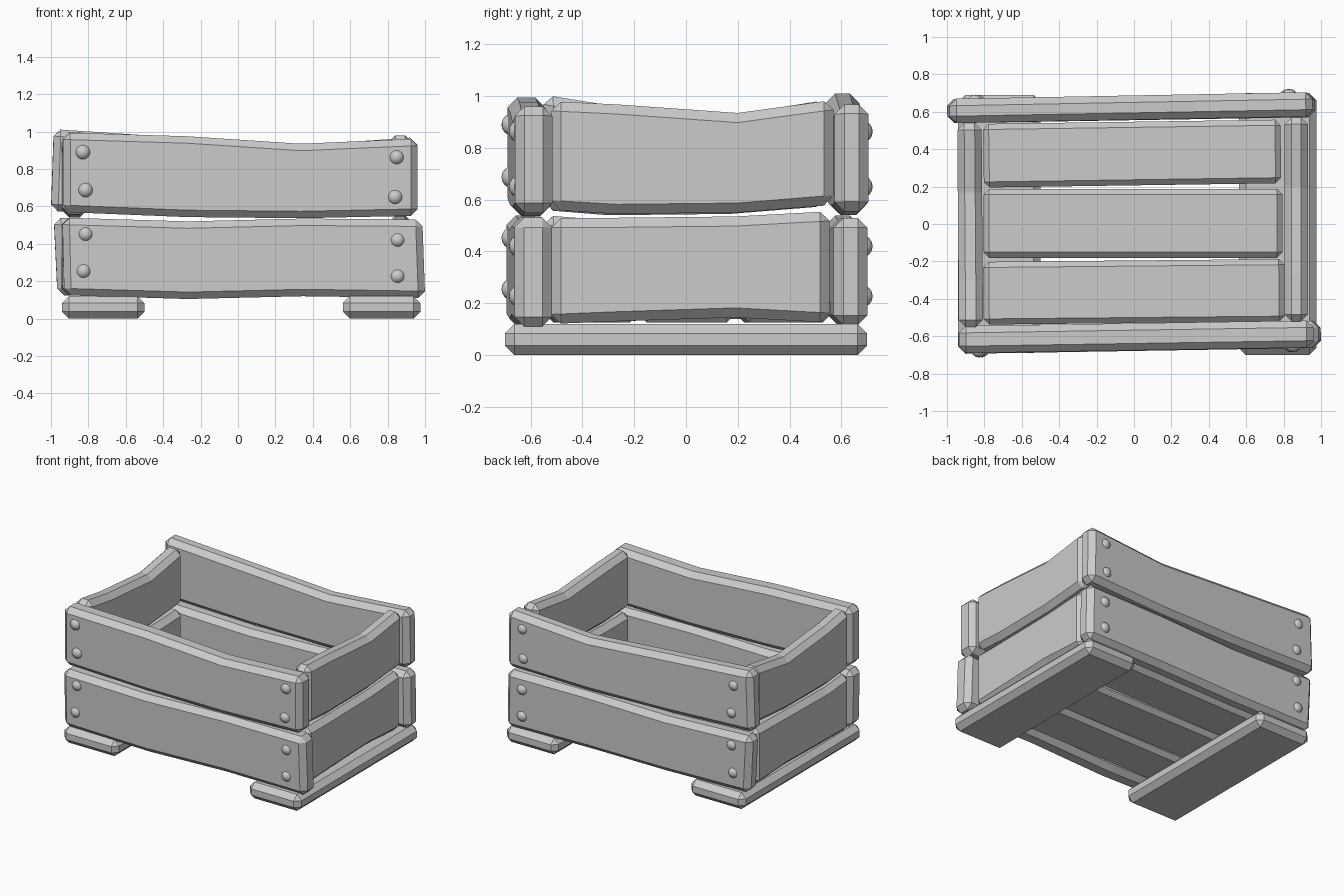
import bpy, bmesh
from math import pi
from mathutils import Vector

if "Cube" in bpy.data.objects:
    bpy.data.objects.remove(bpy.data.objects["Cube"])


def plank(name, p0, p1, lows, highs, thick, cuts=(), flare=(0, 0), bevel=0.037):
    """Board from p0 to p1 (xy centreline); lows/highs give its edges at each station."""
    a, b = Vector((*p0, 0)), Vector((*p1, 0))
    along = (b - a).normalized()
    side = Vector((-along.y, along.x, 0)) * thick / 2
    stations = [0, *cuts, 1]
    bm = bmesh.new()
    rings = []
    for i, t in enumerate(stations):
        c = a.lerp(b, t)
        shift = flare[0] if i == 0 else flare[1] if i == len(stations) - 1 else 0
        lo = c + along * shift + Vector((0, 0, lows[i]))
        hi = c + Vector((0, 0, highs[i]))
        rings.append([bm.verts.new(v) for v in (lo - side, lo + side, hi + side, hi - side)])
    for r, s in zip(rings, rings[1:]):
        for k in range(4):
            n = (k + 1) % 4
            bm.faces.new((r[k], r[n], s[n], s[k]))
    bm.faces.new(rings[0])
    bm.faces.new(rings[-1])
    bmesh.ops.recalc_face_normals(bm, faces=bm.faces[:])
    me = bpy.data.meshes.new(name)
    bm.to_mesh(me)
    bm.free()
    ob = bpy.data.objects.new(name, me)
    bpy.context.collection.objects.link(ob)
    mod = ob.modifiers.new("chamfer", 'BEVEL')
    mod.width = bevel
    mod.segments = 1
    mod.limit_method = 'ANGLE'
    mod.angle_limit = 0.8
    return ob


def nail(name, x, y, z):
    bpy.ops.mesh.primitive_uv_sphere_add(segments=14, ring_count=8, radius=0.043,
                                         location=(x, y, z), rotation=(pi / 2, 0, 0))
    ob = bpy.context.object
    ob.name = name
    bpy.ops.object.shade_smooth()


# Long front and back boards
LONG = (0.35, 0.67)
plank("front_upper_board", (-0.935, -0.618), (0.96, -0.588),
      (0.57, 0.543, 0.537, 0.55), (0.995, 0.975, 0.935, 0.962), 0.145, LONG)
plank("front_lower_board", (-0.94, -0.622), (0.985, -0.59),
      (0.125, 0.105, 0.12, 0.11), (0.54, 0.52, 0.535, 0.53), 0.145, LONG, (0.01, 0.015))
plank("back_upper_board", (-0.985, 0.604), (0.955, 0.64),
      (0.575, 0.548, 0.54, 0.555), (1.013, 0.968, 0.925, 0.97), 0.13, LONG, (-0.015, 0.005))
plank("back_lower_board", (-0.985, 0.604), (0.965, 0.636),
      (0.125, 0.115, 0.12, 0.115), (0.54, 0.515, 0.53, 0.53), 0.13, LONG, (0.02, 0.005))

# Short side boards
SHORT = (0.23, 0.66)
plank("right_upper_board", (0.868, -0.52), (0.868, 0.57),
      (0.56, 0.545, 0.55, 0.58), (0.98, 0.968, 0.935, 0.985), 0.125, SHORT)
plank("right_lower_board", (0.868, -0.52), (0.868, 0.555),
      (0.12, 0.13, 0.145, 0.125), (0.53, 0.53, 0.535, 0.555), 0.125, SHORT)
plank("left_upper_board", (-0.872, -0.55), (-0.88, 0.54),
      (0.56, 0.54, 0.545, 0.575), (1.005, 0.965, 0.925, 0.985), 0.13, SHORT)
plank("left_lower_board", (-0.872, -0.55), (-0.88, 0.54),
      (0.125, 0.13, 0.14, 0.125), (0.54, 0.52, 0.53, 0.54), 0.13, SHORT)

# Floor boards: left centre y, right centre y, right end x, width
for i, (yl, yr, xr, w) in enumerate([(0.365, 0.388, 0.785, 0.34),
                                     (0.003, 0.003, 0.795, 0.368),
                                     (-0.37, -0.355, 0.805, 0.335)]):
    plank(f"floor_board_{i + 1}", (-0.805, yl), (xr, yr),
          (0.125, 0.125), (0.235, 0.235), w, bevel=0.03)

# Runners under the crate
plank("left_runner", (-0.72, -0.69), (-0.72, 0.69), (0, 0), (0.12, 0.12), 0.44)
plank("right_runner", (0.768, -0.70), (0.768, 0.70), (0, 0), (0.12, 0.12), 0.415)

# Nail heads in the front and back
LEFT = [(-0.83, 0.89), (-0.815, 0.687), (-0.815, 0.452), (-0.826, 0.254)]
RIGHT = [(0.848, 0.863), (0.84, 0.65), (0.853, 0.42), (0.853, 0.227)]
for i, (x, z) in enumerate(LEFT + RIGHT):
    nail(f"front_nail_{i + 1}", x, -0.656 + 0.017 * x, z)
    nail(f"back_nail_{i + 1}", x - 0.02, 0.663 + 0.018 * x, z)
